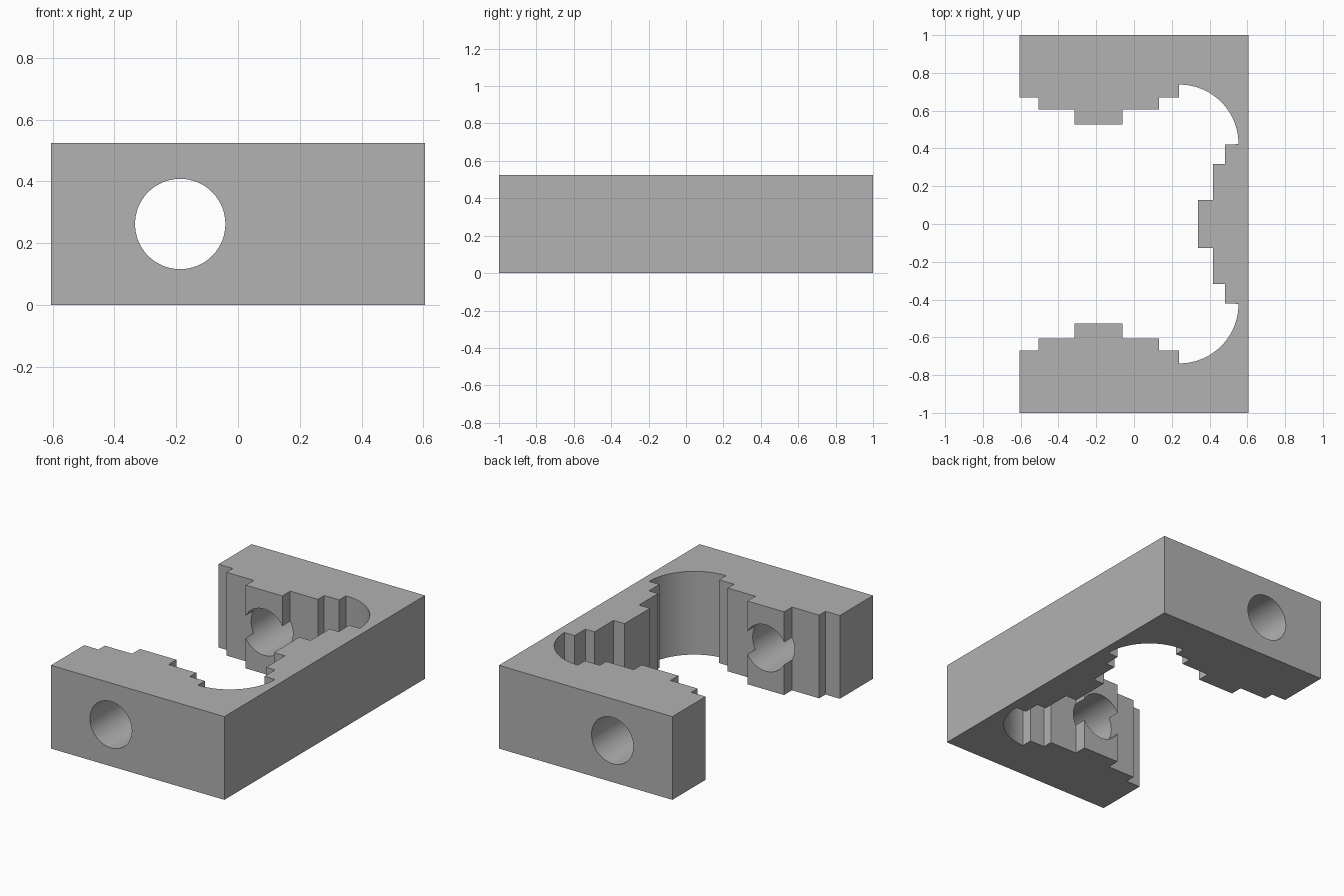
import bpy
import bmesh
from math import cos, sin, radians

cube = bpy.data.objects.get("Cube")
if cube:
    bpy.data.objects.remove(cube, do_unlink=True)

HEIGHT = 0.525
HALF_X = 0.605
HOLE_X, HOLE_R = -0.187, 0.146
ARC_X, ARC_Y, ARC_R = 0.24, 0.425, 0.313

grey = bpy.data.materials.new("plain grey")
grey.use_nodes = True
colour = (0.445, 0.445, 0.445, 1)
grey.diffuse_color = colour
grey.node_tree.nodes["Principled BSDF"].inputs["Base Color"].default_value = colour

# Back half of the outline: outer corner, stepped jaw, round relief, stepped wall
half = [(HALF_X, 1), (-HALF_X, 1), (-HALF_X, 0.669), (-0.505, 0.669),
        (-0.505, 0.606), (-0.315, 0.606), (-0.315, 0.527), (-0.06, 0.527),
        (-0.06, 0.606), (0.133, 0.606), (0.133, 0.669), (0.237, 0.669)]
steps = 32
for i in range(steps + 1):
    a = radians(90.5 - 91 * i / steps)
    half.append((ARC_X + ARC_R * cos(a), ARC_Y + ARC_R * sin(a)))
half += [(0.481, 0.422), (0.481, 0.317), (0.417, 0.317), (0.417, 0.127), (0.34, 0.127)]
outline = half + [(x, -y) for x, y in reversed(half)]

# Clamp body: outline raised to full height
bm = bmesh.new()
base = bm.faces.new([bm.verts.new((x, y, 0)) for x, y in outline])
raised = bmesh.ops.extrude_face_region(bm, geom=[base])["geom"]
bmesh.ops.translate(bm, vec=(0, 0, HEIGHT),
                    verts=[v for v in raised if isinstance(v, bmesh.types.BMVert)])
bmesh.ops.recalc_face_normals(bm, faces=bm.faces)
mesh = bpy.data.meshes.new("clamp_body")
bm.to_mesh(mesh)
bm.free()
mesh.materials.append(grey)
body = bpy.data.objects.new("clamp_body", mesh)
bpy.context.collection.objects.link(body)

# Bolt hole bored through both jaws
bpy.ops.mesh.primitive_cylinder_add(vertices=96, radius=HOLE_R, depth=3,
                                    location=(HOLE_X, 0, HEIGHT / 2),
                                    rotation=(radians(90), 0, 0))
cutter = bpy.context.object
cutter.name = "bolt_hole_cutter"
cutter.data.materials.append(grey)
bore = body.modifiers.new("bolt_hole", 'BOOLEAN')
bore.operation = 'DIFFERENCE'
bore.solver = 'EXACT'
bore.object = cutter

bpy.ops.object.select_all(action='DESELECT')
body.select_set(True)
bpy.context.view_layer.objects.active = body
bpy.ops.object.modifier_apply(modifier=bore.name)
bpy.data.objects.remove(cutter, do_unlink=True)
bpy.ops.object.shade_smooth_by_angle(angle=radians(30))
